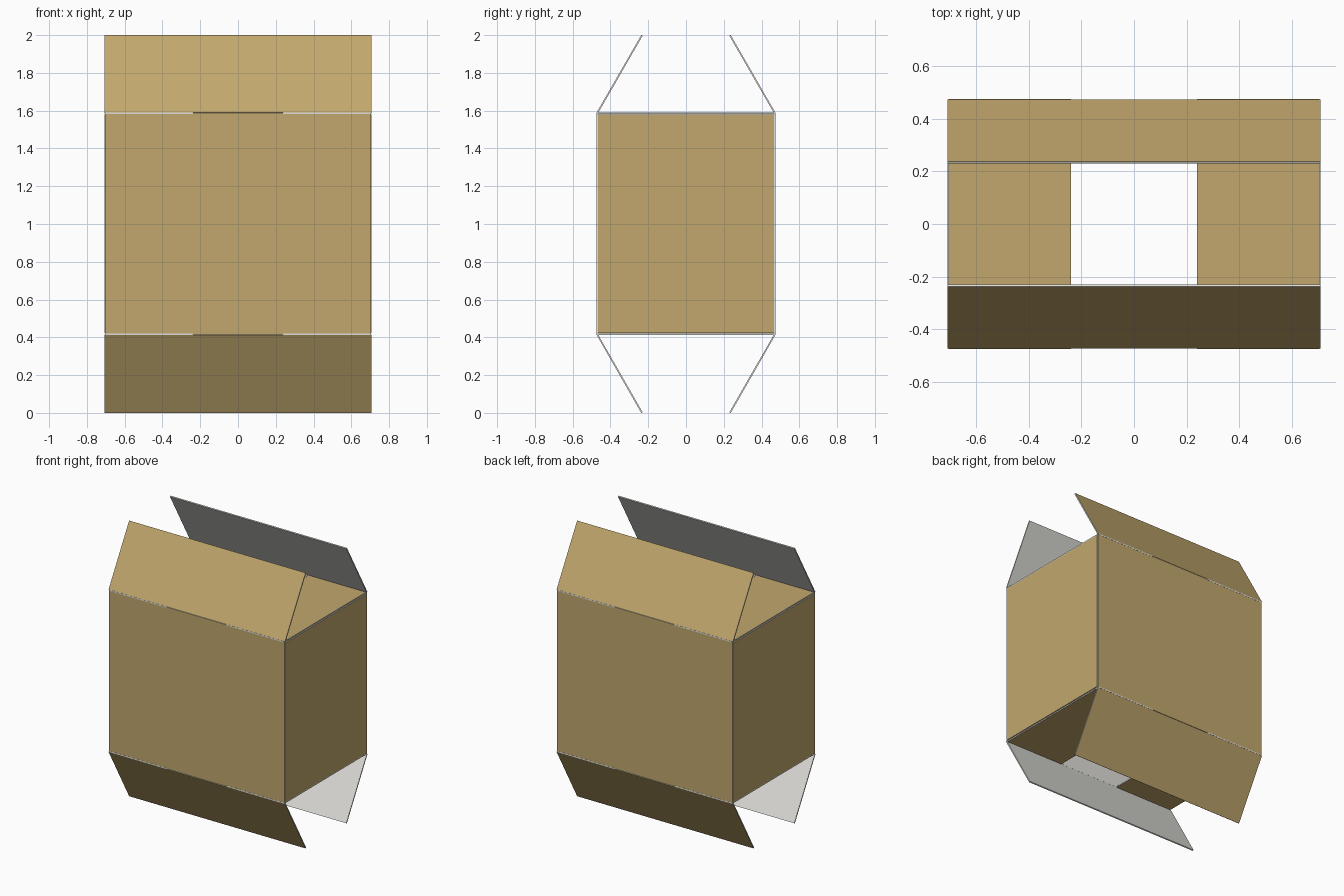
import bpy, bmesh
from mathutils import Vector

if "Cube" in bpy.data.objects:
    bpy.data.objects.remove(bpy.data.objects["Cube"])

def material(name, rgb):
    m = bpy.data.materials.new(name)
    m.diffuse_color = (*rgb, 1)
    m.use_nodes = True
    m.node_tree.nodes["Principled BSDF"].inputs["Base Color"].default_value = m.diffuse_color
    return m

card = material("brown cardboard", (0.54, 0.39, 0.155))
liner = material("pale grey liner", (0.74, 0.735, 0.70))

T = 0.008                 # board thickness
X, Y = 0.708, 0.473       # outer half width and half depth
Z0, Z1 = 0.412, 1.59      # bottom and top fold lines
MID = (Z0 + Z1) / 2

def board(name, centre, u, v, width, height):
    """Thin slab: u x v points outwards. Outer face brown, inside and edges grey."""
    u, v = Vector(u).normalized(), Vector(v).normalized()
    n = u.cross(v)
    bm = bmesh.new()
    bmesh.ops.create_cube(bm, size=1)
    for p in bm.verts:
        x, y, z = p.co
        # the outer surface passes through the given centre
        p.co = Vector(centre) + u * x * width + v * y * height + n * (z - 0.5) * T
    bm.normal_update()
    for f in bm.faces:
        f.material_index = 0 if f.normal.dot(n) > 0.9 else 1
    me = bpy.data.meshes.new(name)
    bm.to_mesh(me)
    bm.free()
    me.materials.append(card)
    me.materials.append(liner)
    bpy.context.collection.objects.link(bpy.data.objects.new(name, me))

UP = (0, 0, 1)
for s, face, side in ((-1, "front", "left"), (1, "back", "right")):
    # upright walls
    board(face + "_wall", (0, s * Y, MID), (-s, 0, 0), UP, 2 * X - 0.01, Z1 - Z0 - 0.006)
    board(side + "_wall", (s * X, 0, MID), (0, s, 0), UP, 2 * (Y - T), Z1 - Z0 - 0.022)
    for k, level, z in ((1, "top", Z1), (-1, "bottom", Z0)):
        # closed short flaps lying flat, leaving a gap in the middle
        inner, outer = 0.239, X - 0.005
        board(f"{side}_{level}_flap", (s * (inner + outer) / 2, 0, z),
              (1, 0, 0), (0, k, 0), outer - inner, 2 * (Y + 0.001))
        # long flaps left half open, leaning inwards
        tip_z = 2.0 if k > 0 else 0.0
        hinge, tip = Vector((0, s * Y, z)), Vector((0, s * 0.237, tip_z))
        d = tip - hinge
        board(f"{face}_{level}_flap", (hinge + tip) / 2,
              (-s * k, 0, 0), d, 2 * X, d.length)
